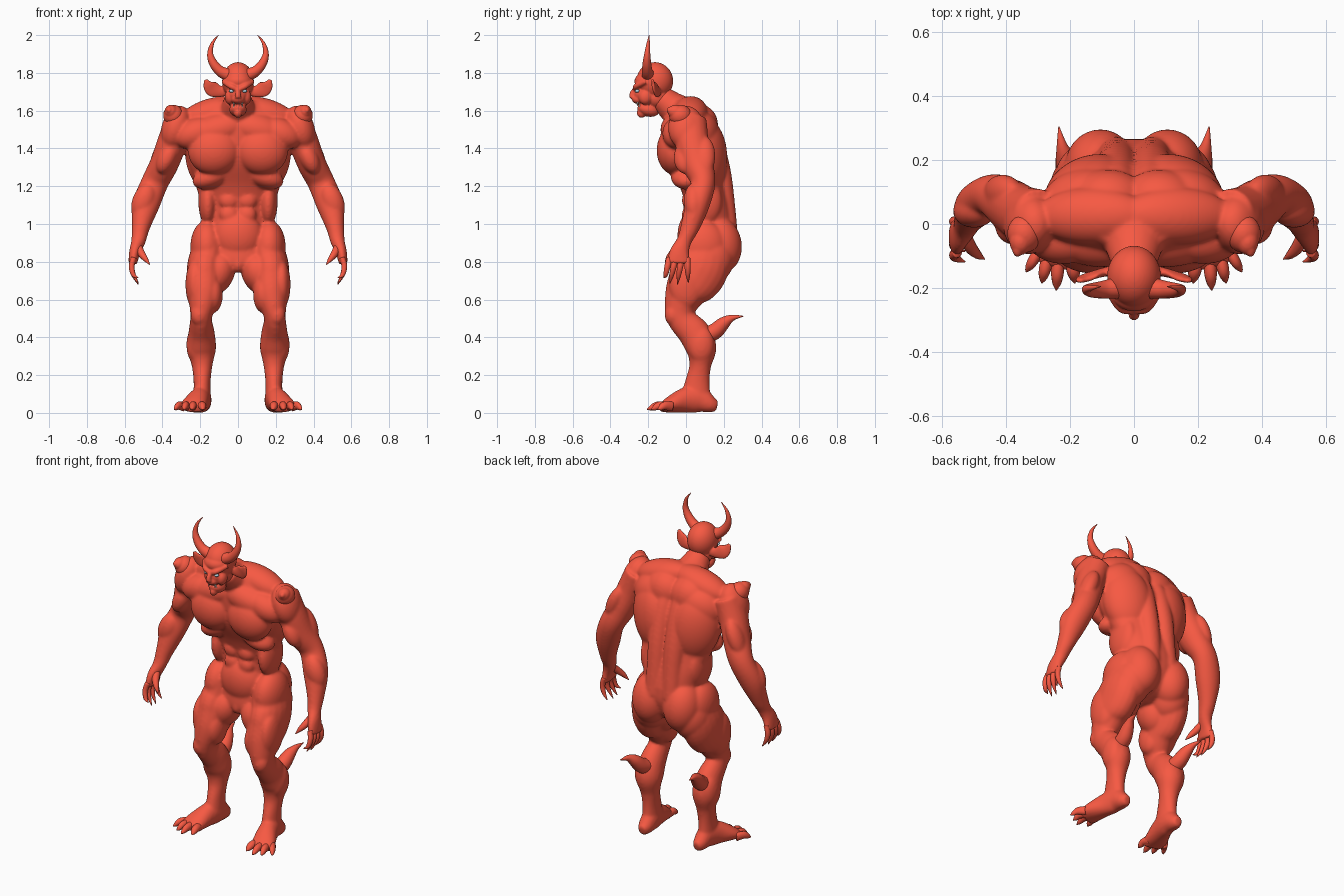
import bpy, bmesh
from math import sin, cos, pi, radians
from mathutils import Vector, Matrix, Euler


def material(name, col):
    m = bpy.data.materials.new(name)
    m.diffuse_color = (*col, 1)
    return m


RED = material("red_skin", (0.93, 0.10, 0.055))
BLUE = material("pale_eye", (0.45, 0.65, 0.75))
WHITE = material("tooth", (0.85, 0.82, 0.75))


def tube(bm, pts, ref=(1, 0, 0), flat=False, n=20, sub=5):
    """Loft ellipses along a smooth path; each point is x, y, z, radius a[, radius b]."""
    p = [list(q) + ([q[3]] if len(q) == 4 else []) for q in pts]
    p = [p[0]] + p + [p[-1]]
    path = []
    for i in range(1, len(p) - 2):
        for k in range(sub):
            t = k / sub
            path.append([0.5 * (2 * b + (c - a) * t + (2 * a - 5 * b + 4 * c - d) * t * t
                                + (3 * b - a - 3 * c + d) * t ** 3)
                         for a, b, c, d in zip(p[i - 1], p[i], p[i + 1], p[i + 2])])
    path.append(p[-1])
    rings = []
    for i, q in enumerate(path):
        c = Vector(q[:3])
        tan = Vector(path[min(i + 1, len(path) - 1)][:3]) - Vector(path[max(i - 1, 0)][:3])
        tan = Vector((0, 0, 1)) if flat else tan.normalized()
        a = Vector(ref)
        a = (a - a.dot(tan) * tan).normalized()
        b = tan.cross(a)
        rings.append([bm.verts.new(c + a * cos(2 * pi * j / n) * q[3] + b * sin(2 * pi * j / n) * q[4])
                      for j in range(n)])
    for r, s in zip(rings, rings[1:]):
        for j in range(n):
            bm.faces.new((r[j], r[(j + 1) % n], s[(j + 1) % n], s[j]))
    bm.faces.new(rings[0][::-1])
    bm.faces.new(rings[-1])


def blob(bm, loc, rad, rot=(0, 0, 0)):
    """Ellipsoid, rotation in degrees."""
    m = Matrix.LocRotScale(Vector(loc), Euler([radians(a) for a in rot]), Vector(rad))
    bmesh.ops.create_icosphere(bm, subdivisions=4, radius=1, matrix=m)


def mirror(bm):
    g = bmesh.ops.duplicate(bm, geom=bm.verts[:] + bm.edges[:] + bm.faces[:])["geom"]
    bmesh.ops.scale(bm, vec=(-1, 1, 1), verts=[v for v in g if isinstance(v, bmesh.types.BMVert)])
    bmesh.ops.reverse_faces(bm, faces=[f for f in g if isinstance(f, bmesh.types.BMFace)])


def finish(bm, name, mat):
    me = bpy.data.meshes.new(name)
    bm.to_mesh(me)
    bm.free()
    me.materials.append(mat)
    me.shade_smooth()
    ob = bpy.data.objects.new(name, me)
    bpy.context.collection.objects.link(ob)
    return ob


def fuse(ob, voxel, iterations):
    """Melt overlapping volumes into one soft skin."""
    rm = ob.modifiers.new("fuse", "REMESH")
    rm.mode, rm.voxel_size, rm.use_smooth_shade = "VOXEL", voxel, True
    sm = ob.modifiers.new("soften", "SMOOTH")
    sm.factor, sm.iterations = 0.5, iterations
    bpy.context.view_layer.objects.active = ob
    for m in ("fuse", "soften"):
        bpy.ops.object.modifier_apply(modifier=m)


body = bmesh.new()
# leg and knee
tube(body, [(.14, .10, .93, .08, .12), (.165, .09, .80, .10, .145), (.175, .045, .71, .097, .145),
            (.178, -.01, .62, .09, .105), (.195, -.03, .51, .058, .075), (.193, .045, .42, .07, .085),
            (.193, .080, .34, .077, .082), (.19, .075, .25, .055, .058), (.19, .06, .16, .045, .066),
            (.19, .05, .06, .048, .085)])
blob(body, (.205, -.068, .52), (.046, .045, .06))
blob(body, (.23, .0, .68), (.048, .09, .13))
blob(body, (.13, -.02, .63), (.05, .075, .10))
blob(body, (.11, .04, .74), (.09, .10, .12), (0, -25, 0))
blob(body, (.225, .08, .36), (.048, .07, .10))
# foot
tube(body, [(.185, .165, .035, .024, .028), (.187, .13, .045, .042, .045), (.19, .07, .07, .05, .07),
            (.205, .0, .068, .056, .068), (.232, -.08, .045, .068, .045), (.247, -.13, .026, .066, .024)])
# hips and buttocks
blob(body, (.105, .18, .89), (.11, .115, .15), (8, 0, 0))
blob(body, (.165, .09, .88), (.087, .13, .14))
blob(body, (.14, .13, .82), (.11, .125, .14))
# arm: shoulder to wrist and palm
tube(body, [(.30, .02, 1.55, .08, .09), (.345, .03, 1.44, .08, .09), (.39, .06, 1.32, .076, .084),
            (.44, .09, 1.22, .072, .066), (.488, .06, 1.10, .072, .064), (.515, .02, .98, .048, .05),
            (.527, -.01, .91, .038, .040), (.547, -.035, .85, .03, .053), (.557, -.04, .79, .023, .064)])
blob(body, (.33, .0, 1.51), (.074, .095, .12), (0, -18, 0))
blob(body, (.375, -.005, 1.35), (.05, .06, .09), (0, -25, 0))
blob(body, (.41, .10, 1.36), (.045, .055, .11), (0, -22, 0))
blob(body, (.50, .04, 1.12), (.06, .052, .10), (0, -20, 0))
# chest and trapezius
blob(body, (.125, -.06, 1.39), (.14, .095, .13), (0, 12, 0))
blob(body, (.10, -.035, 1.50), (.17, .10, .09), (0, 14, 0))
blob(body, (.22, -.045, 1.48), (.12, .08, .08), (0, 20, 0))
blob(body, (.13, .025, 1.59), (.18, .09, .078), (0, 14, 0))
# back muscles
blob(body, (.145, .11, 1.36), (.14, .10, .20), (0, 8, -25))
blob(body, (.17, .08, 1.48), (.13, .09, .11), (0, 20, -20))
blob(body, (.08, .08, 1.52), (.12, .09, .11))
tube(body, [(.05, .06, 1.58, .055), (.055, .13, 1.45, .06), (.056, .175, 1.28, .062),
            (.054, .2, 1.10, .06), (.06, .22, .94, .055)])
# ribs, flank and abdominals
blob(body, (.14, .0, 1.25), (.105, .08, .06), (0, 20, 0))
blob(body, (.16, .09, 1.12), (.05, .10, .13))
for z, w in ((1.20, .056), (1.125, .054), (1.05, .05)):
    blob(body, (.048, .018, z), (w, .04, .05))
mirror(body)

# trunk
tube(body, [(0, .05, .755, .06, .06), (0, .09, .80, .16, .12), (0, .12, .90, .205, .14),
            (0, .13, .98, .18, .135), (0, .13, 1.02, .175, .13), (0, .12, 1.10, .193, .122),
            (0, .09, 1.20, .223, .125), (0, .05, 1.32, .262, .145), (0, .035, 1.42, .28, .148),
            (0, .01, 1.52, .27, .125), (0, 0, 1.60, .20, .085), (0, -.02, 1.65, .11, .055)],
     flat=True, n=40)
blob(body, (0, .035, .94), (.13, .08, .13))
blob(body, (0, .005, .79), (.035, .038, .048))
# neck
tube(body, [(0, .03, 1.56, .13, .10), (0, -.06, 1.61, .095, .085), (0, -.13, 1.67, .068, .065)])
fuse(finish(body, "body", RED), 0.0075, 11)

# shoulder knobs
bm = bmesh.new()
blob(bm, (.342, -.03, 1.575), (.054, .06, .056))
blob(bm, (.355, -.055, 1.595), (.034, .042, .036))
blob(bm, (.364, -.075, 1.602), (.017, .028, .02))
mirror(bm)
fuse(finish(bm, "shoulder_knobs", RED), 0.005, 2)

# head: brow, cheeks, ears
bm = bmesh.new()
blob(bm, (.042, -.215, 1.672), (.028, .036, .04))
tube(bm, [(.008, -.268, 1.715, .013), (.04, -.262, 1.73, .015), (.076, -.212, 1.755, .014)], ref=(0, 1, 0))
tube(bm, [(.065, -.145, 1.70, .016, .022), (.10, -.152, 1.702, .014, .032),
          (.135, -.162, 1.715, .012, .042), (.158, -.172, 1.735, .010, .030),
          (.172, -.178, 1.765, .007, .009)], ref=(0, 1, 0))
mirror(bm)
# skull, muzzle, nose, jaw
blob(bm, (0, -.165, 1.757), (.084, .097, .10))
blob(bm, (0, -.205, 1.755), (.074, .068, .05))
blob(bm, (0, -.21, 1.685), (.056, .065, .05))
blob(bm, (0, -.15, 1.67), (.062, .07, .06))
blob(bm, (0, -.245, 1.66), (.036, .042, .026))
tube(bm, [(0, -.265, 1.72, .012), (0, -.285, 1.69, .014), (0, -.285, 1.668, .018, .015)])
blob(bm, (0, -.20, 1.605), (.046, .058, .036), (-15, 0, 0))
blob(bm, (0, -.235, 1.588), (.022, .026, .026))
fuse(finish(bm, "head", RED), 0.005, 4)

# horns
bm = bmesh.new()
tube(bm, [(.055, -.20, 1.79, .034), (.095, -.205, 1.81, .028), (.13, -.207, 1.85, .023),
          (.147, -.205, 1.90, .016), (.136, -.20, 1.955, .009), (.104, -.195, 2.0, .0015)], ref=(0, 1, 0))
mirror(bm)
finish(bm, "horns", RED)

# calf spurs
bm = bmesh.new()
tube(bm, [(.19, .08, .40, .044), (.20, .15, .43, .043), (.212, .20, .475, .034),
          (.225, .245, .503, .017), (.235, .305, .512, .0015)])
mirror(bm)
finish(bm, "calf_spurs", RED)

# fingers and thumb
bm = bmesh.new()
for y, ty, tz in ((-.088, -.118, .715), (-.056, -.085, .685), (-.024, -.045, .68), (.006, .012, .69)):
    tube(bm, [(.552, y, .82, .015, .017), (.563, (2 * y + ty) / 3, .775, .015, .016),
              (.553, (y + 2 * ty) / 3, .73, .012, .012), (.528, ty, tz, .002, .002)], n=12)
tube(bm, [(.53, -.03, .885, .02), (.512, -.07, .845, .02), (.49, -.095, .815, .014),
          (.467, -.11, .785, .002)], n=12)
mirror(bm)
finish(bm, "fingers", RED)

# toes
bm = bmesh.new()
for x, tx, ty, r in ((.195, .185, -.185, .022), (.235, .243, -.207, .020),
                     (.268, .288, -.185, .019), (.29, .338, -.15, .017)):
    y = -.095 if x < .28 else -.075
    tube(bm, [(x, y, .034, r, .026), ((x + tx) / 2, (y + ty) / 2, .038, r, .022),
              (x * .2 + tx * .8, y * .2 + ty * .8, .026, r * .7, .014), (tx, ty, .018, .002, .002)], n=12)
mirror(bm)
finish(bm, "toes", RED)

# eyes
bm = bmesh.new()
blob(bm, (.034, -.258, 1.704), (.014, .012, .009))
mirror(bm)
finish(bm, "eyes", BLUE)

# teeth
bm = bmesh.new()
for x, h in ((.008, .008), (.022, .018)):
    tube(bm, [(x, -.247 + x * .3, 1.61, .006), (x, -.255 + x * .3, 1.62 + h, .001)], n=8)
    tube(bm, [(x, -.262 + x * .3, 1.648, .006), (x, -.264 + x * .3, 1.642 - h, .001)], n=8)
mirror(bm)
finish(bm, "teeth", WHITE)
